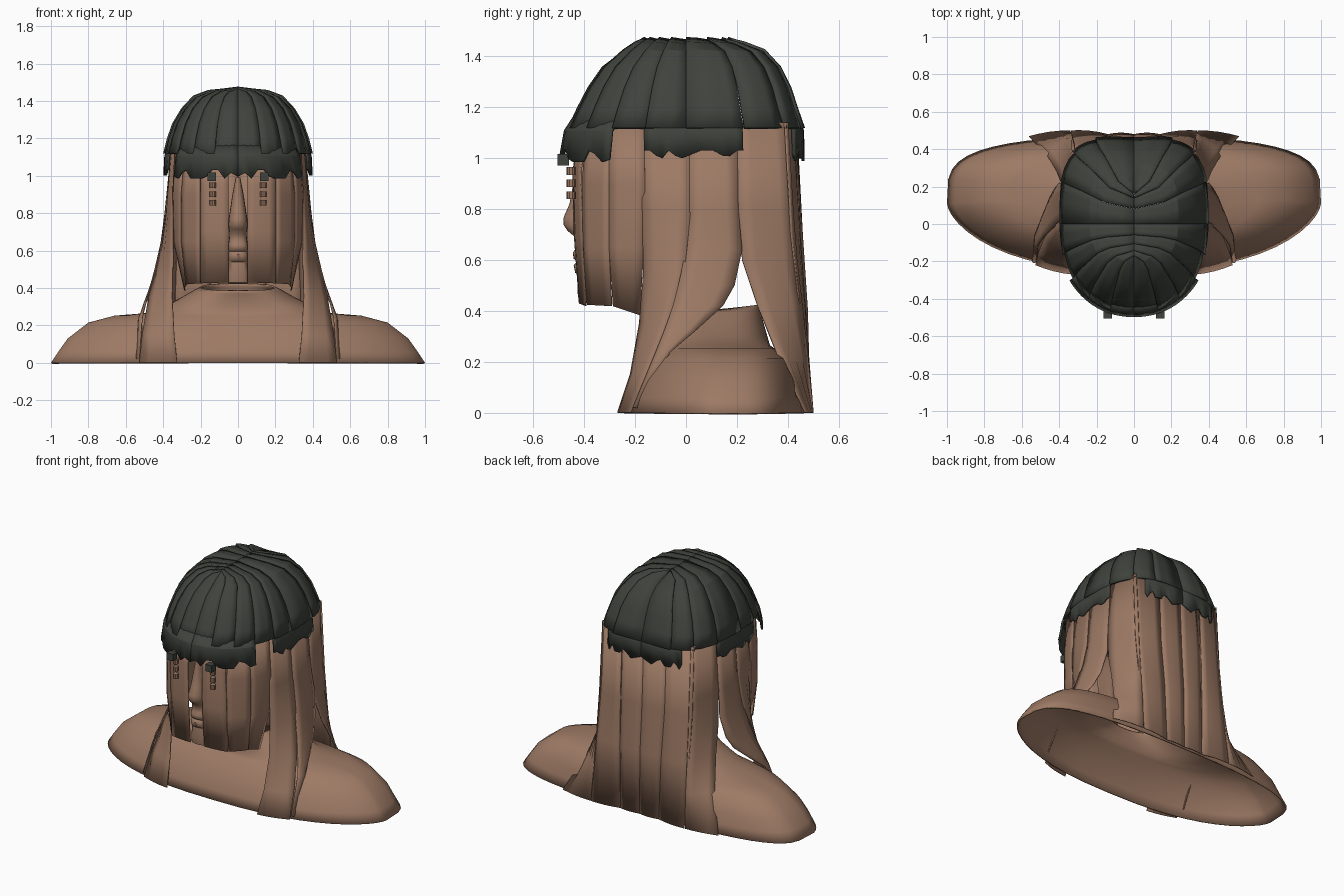
import bpy, math, random
from mathutils import Vector

if "Cube" in bpy.data.objects:
    bpy.data.objects.remove(bpy.data.objects["Cube"])

random.seed(4)


def material(name, rgb):
    m = bpy.data.materials.new(name)
    m.diffuse_color = (*rgb, 1)
    m.use_nodes = True
    m.node_tree.nodes["Principled BSDF"].inputs["Base Color"].default_value = m.diffuse_color
    return m


BROWN = material("warm_brown", (0.34, 0.195, 0.13))
DARK = material("dark_moss", (0.05, 0.056, 0.046))


def grid(name, rows, mat, closed=False, thick=0.0, angle=35):
    """Surface through rows of points, optionally closed round and thickened inwards."""
    n = len(rows[0])
    verts = [p for r in rows for p in r]
    faces = []
    for i in range(len(rows) - 1):
        for j in range(n if closed else n - 1):
            k = (j + 1) % n
            faces.append((i * n + j, i * n + k, (i + 1) * n + k, (i + 1) * n + j))
    me = bpy.data.meshes.new(name)
    me.from_pydata([tuple(v) for v in verts], [], faces)
    me.materials.append(mat)
    me.validate()
    ob = bpy.data.objects.new(name, me)
    bpy.context.collection.objects.link(ob)
    bpy.ops.object.select_all(action='DESELECT')
    bpy.context.view_layer.objects.active = ob
    ob.select_set(True)
    bpy.ops.object.shade_smooth_by_angle(angle=math.radians(angle))
    if thick:
        s = ob.modifiers.new("thickness", 'SOLIDIFY')
        s.thickness, s.offset = thick, -1
    return ob


def mirrored(name, rows, mat, thick, angle=35):
    """The given side plus its twin across x = 0."""
    grid(name + "_right", rows, mat, thick=thick, angle=angle)
    twin = [[(-p[0], p[1], p[2]) for p in reversed(r)] for r in rows]
    grid(name + "_left", twin, mat, thick=thick, angle=angle)


def power(v, e):
    return math.copysign(abs(v) ** e, v)


# Hollow shoulders flowing up to an open neck: half width, front y, back y, z
def ring(rx, yf, yb, z, n=48, ef=.95, eb=.8, tilt=0):
    out = []
    for k in range(n):
        t = math.tau * k / n
        c, s = math.cos(t), math.sin(t)
        mid = (yf + yb) / 2
        y = mid + (yb - yf) / 2 * power(s, eb if s > 0 else ef)
        out.append((rx * power(c, .8), y, z + tilt * s))
    return out


grid("shoulders", [ring(*r, ef=1.25, eb=.5) for r in [
    (1.0, -.25, .47, 0), (.96, -.235, .455, .06), (.91, -.205, .44, .13), (.8, -.15, .4, .215),
    (.66, -.11, .35, .252)]] + [ring(*r) for r in [
    (.5, -.1, .33, .265), (.4, -.095, .32, .3)]] + [ring(*r, tilt=.02) for r in [
    (.3, -.095, .3, .35), (.23, -.1, .29, .39), (.2, -.105, .285, .405)]],
    BROWN, closed=True, thick=0.01, angle=60)


# Face strip with nose, lips and chin: z, half width, front y
def arch(z, w, y, back=-.39):
    return [(w * math.sin(a), back + (y - back) * max(math.cos(a), 0) ** .7, z)
            for a in [math.pi * (k / 10 - .5) for k in range(11)]]


grid("face_profile", [arch(*r) for r in [
    (.99, .012, -.43), (.9, .03, -.443), (.82, .042, -.458), (.77, .05, -.48), (.74, .052, -.482),
    (.715, .05, -.465), (.69, .045, -.435), (.645, .05, -.432), (.63, .052, -.445), (.605, .052, -.441),
    (.595, .05, -.427), (.58, .052, -.441), (.55, .052, -.435), (.54, .05, -.42),
    (.48, .055, -.427), (.43, .055, -.42), (.42, .05, -.395)]], BROWN, angle=50)


# Hair locks: each row is the two edge points, bowed outwards a little between
def lock(name, edges, bulge=.008):
    rows = []
    for i, e in enumerate(edges):
        a, b = Vector(e[:3]), Vector(e[3:])
        out = Vector((b.y - a.y, a.x - b.x, 0))
        out = out.normalized() if out.length > 1e-4 else out
        bow = bulge if i else 0
        rows.append([a.lerp(b, k / 4) + out * bow * math.sin(math.pi * k / 4) for k in range(5)])
    mirrored(name, rows, BROWN, 0.006)


lock("face_lock", [(.05, -.42, 1.08, .2, -.39, 1.08), (.05, -.44, .95, .2, -.41, .95),
                   (.05, -.435, .7, .2, -.4, .7), (.05, -.415, .43, .2, -.39, .425)], .004)
lock("temple_lock", [(.2, -.39, 1.1, .285, -.29, 1.1), (.2, -.405, .9, .3, -.3, .9),
                     (.2, -.4, .65, .3, -.3, .65), (.2, -.385, .425, .275, -.29, .42)], .004)
lock("cheek_lock", [(.285, -.3, 1.12, .335, -.165, 1.12), (.3, -.3, .9, .345, -.16, .9),
                    (.3, -.3, .65, .34, -.165, .65), (.27, -.285, .42, .28, -.18, .385)])
lock("chest_lock", [(.325, -.175, 1.14, .355, .02, 1.14), (.345, -.17, .8, .38, .02, .8),
                    (.345, -.165, .55, .425, -.005, .55), (.35, -.18, .35, .475, -.07, .35),
                    (.34, -.215, .15, .51, -.15, .15), (.325, -.265, .0, .525, -.215, 0)])
lock("shoulder_lock", [(.355, .015, 1.14, .35, .2, 1.14), (.38, .015, .8, .378, .205, .8),
                       (.405, 0, .64, .395, .22, .64), (.44, -.03, .5, .42, .19, .5),
                       (.46, -.05, .42, .445, .145, .42), (.49, -.085, .32, .49, .035, .32),
                       (.51, -.115, .24, .525, -.06, .24), (.525, -.205, .02, .54, -.19, .02)])
lock("side_lock", [(.35, .2, 1.14, .315, .4, 1.14), (.375, .205, .8, .315, .42, .8),
                   (.385, .22, .6, .32, .435, .6), (.41, .28, .42, .325, .455, .42),
                   (.46, .36, .22, .33, .475, .22), (.56, .465, 0, .34, .495, 0)])
lock("outer_back_lock", [(.33, .385, 1.14, .16, .425, 1.14), (.335, .41, .7, .16, .445, .7),
                         (.335, .445, .4, .15, .465, .4), (.335, .495, 0, .14, .475, 0)])
lock("inner_back_lock", [(.157, .42, 1.14, .001, .43, 1.14), (.157, .44, .7, .001, .45, .7),
                         (.147, .46, .4, .001, .47, .4), (.137, .475, 0, .001, .475, 0)])


# Outline of the cap rim; t in degrees from the front (0) to the back (180)
def rim(t):
    s, c = math.sin(math.radians(t)), math.cos(math.radians(t))
    e = .93 if c > 0 else .56
    return .39 * power(s, e), -.465 * power(c, e)


# Cap of overlapping plates: x scale, front y scale, back y scale, z up to the crown line
DOME = [(1, 1, 1, 1.12), (.95, .92, .94, 1.2), (.88, .83, .885, 1.28), (.76, .71, .8, 1.36),
        (.6, .54, .67, 1.42), (.4, .44, .5, 1.45), (.2, .4, .43, 1.458), (.005, .36, .36, 1.468)]
CUTS = [0, 17, 36, 54, 72, 90, 106, 135, 162, 180]
for i in range(len(CUTS) - 1):
    rows = []
    for sx, front, back, z in DOME:
        row = []
        for k in range(4):
            t = CUTS[i] + (CUTS[i + 1] - CUTS[i]) * k / 3
            x, y = rim(t)
            sy = front if y < 0 else back
            lift = 1 + .025 * (1 - k / 3) * (1 if i else 0)  # leading edge stands proud
            zz = z + (lift - 1) * .35 * (z > 1.4)
            row.append((max(x * sx * lift, 0), y * sy * lift, zz))
        rows.append(row)
    mirrored(f"cap_plate_{i + 1}", rows, DARK, 0.015, 20)


# Ragged trim below the plates
def trim(name, t0, t1, n, low, s_low):
    top, mid, bottom = [], [], []
    for k in range(n + 1):
        t = t0 + (t1 - t0) * k / n
        x, y = rim(t)
        z = low + random.choice((0, .01, .03, .045))
        s_mid = (s_low + .97) / 2
        top.append((x * .93, y * .93, 1.16))
        mid.append((x * s_mid, y * s_mid, 1.105))
        bottom.append((x * s_low, y * s_low, z))
    mirrored(name, [top, mid, bottom], DARK, 0.012, 20)


trim("front_trim", 0, 54, 12, .985, 1.045)
trim("side_trim", 71, 106, 12, 1.0, .99)
trim("back_trim", 149, 180, 10, .99, .975)


# Clips with hanging beads beside the face
def add_part(name, ob, mat):
    ob.name = name
    ob.data.materials.append(mat)


for side, tag in ((1, "right"), (-1, "left")):
    bpy.ops.mesh.primitive_cube_add(size=.045, location=(side * .14, -.482, .995))
    add_part("clip_" + tag, bpy.context.object, DARK)
    for k, z in enumerate((.95, .902, .855)):
        bpy.ops.mesh.primitive_cylinder_add(vertices=10, radius=.017, depth=.03,
                                            location=(side * .135, -.452, z))
        add_part(f"bead_{tag}_{k + 1}", bpy.context.object, BROWN)
